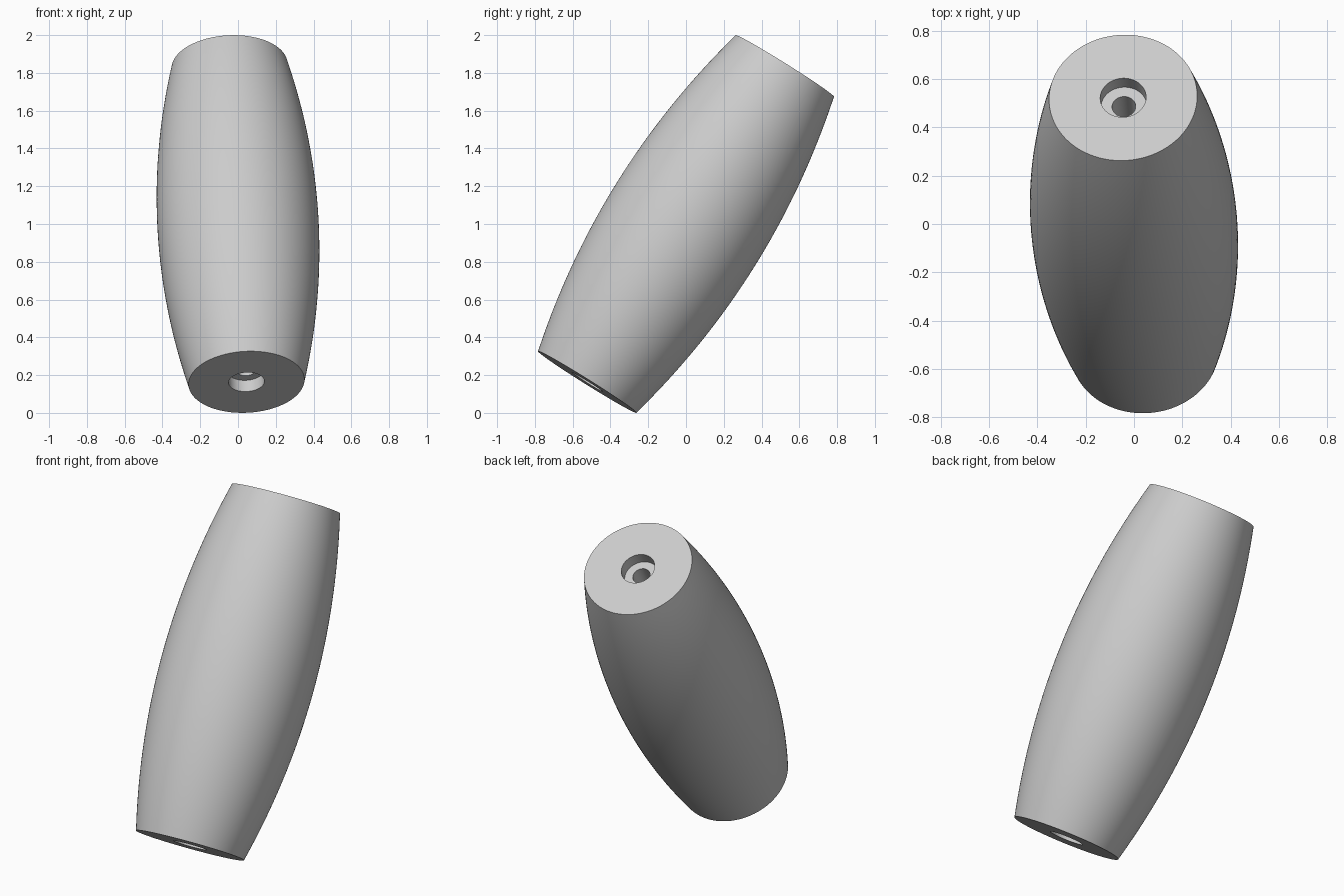
import bpy, bmesh, math
from mathutils import Vector

cube = bpy.data.objects.get("Cube")
if cube:
    bpy.data.objects.remove(cube, do_unlink=True)

AXIS = Vector((-0.09, 1.046, 1.673))   # bottom cap centre to top cap centre
HALF = AXIS.length / 2
R_END, R_MID = 0.307, 0.427            # barrel radii
R_BORE, R_RECESS, DEPTH = 0.049, 0.095, 0.07
SEGMENTS, RINGS = 128, 40

grey = bpy.data.materials.new("light grey")
grey.use_nodes = True
colour = (0.6, 0.6, 0.6, 1)
grey.diffuse_color = colour
grey.node_tree.nodes["Principled BSDF"].inputs["Base Color"].default_value = colour

# Closed cross-section: bulged outside, recess at each end, bore through the middle
profile = []
for i in range(RINGS + 1):
    t = 2 * i / RINGS - 1
    profile.append((R_MID - (R_MID - R_END) * t * t, t * HALF))
end = [(R_RECESS, HALF), (R_RECESS, HALF - DEPTH), (R_BORE, HALF - DEPTH)]
profile += end + [(r, -h) for r, h in reversed(end)]

# Revolve the section around its axis
bm = bmesh.new()
rings = []
for r, h in profile:
    angles = [2 * math.pi * k / SEGMENTS for k in range(SEGMENTS)]
    rings.append([bm.verts.new((r * math.cos(a), r * math.sin(a), h)) for a in angles])
for i, ring in enumerate(rings):
    above = rings[(i + 1) % len(rings)]
    for k in range(SEGMENTS):
        n = (k + 1) % SEGMENTS
        bm.faces.new((ring[k], ring[n], above[n], above[k]))
bmesh.ops.recalc_face_normals(bm, faces=bm.faces[:])
mesh = bpy.data.meshes.new("barrel_grip")
bm.to_mesh(mesh)
bm.free()
mesh.materials.append(grey)

# Lean the grip backwards and stand it on the ground
grip = bpy.data.objects.new("barrel_grip", mesh)
bpy.context.collection.objects.link(grip)
grip.rotation_euler = AXIS.to_track_quat('Z', 'Y').to_euler()
grip.location = (0, 0, 1)

bpy.ops.object.select_all(action='DESELECT')
grip.select_set(True)
bpy.context.view_layer.objects.active = grip
bpy.ops.object.shade_smooth_by_angle(angle=math.radians(30))
